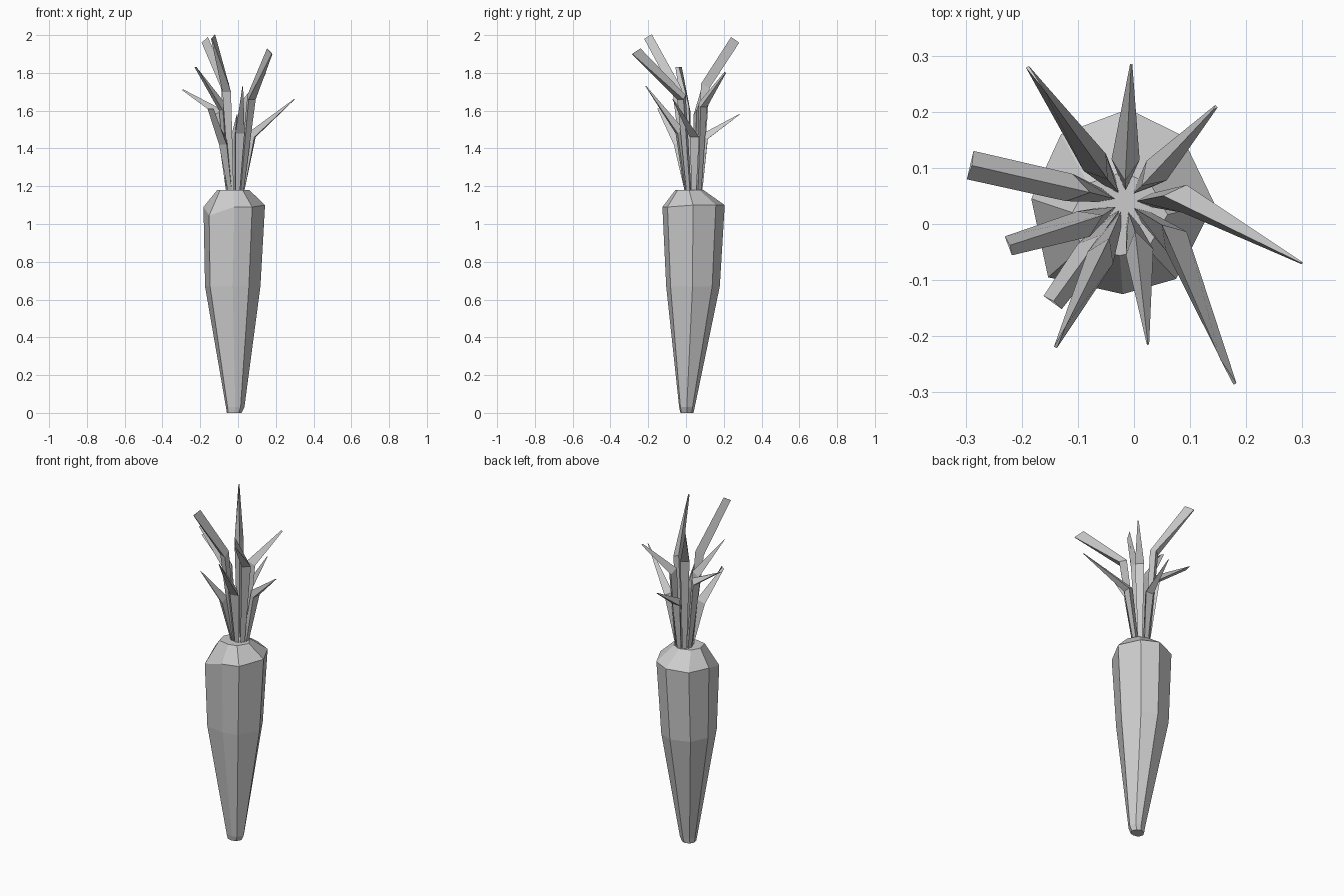
import bpy
from mathutils import Vector

cube = bpy.data.objects.get("Cube")
if cube:
    bpy.data.objects.remove(cube, do_unlink=True)

grey = bpy.data.materials.new("plain grey")
grey.use_nodes = True
colour = (0.6, 0.6, 0.6, 1)
grey.diffuse_color = colour
grey.node_tree.nodes["Principled BSDF"].inputs["Base Color"].default_value = colour


def loft(name, rings):
    """Skin a list of equally sized rings, with a cap at each end."""
    n = len(rings[0])
    verts = [v for ring in rings for v in ring]
    faces = [list(reversed(range(n))), list(range(len(verts) - n, len(verts)))]
    for r in range(len(rings) - 1):
        for i in range(n):
            j = (i + 1) % n
            a, b = r * n, (r + 1) * n
            faces.append([a + i, a + j, b + j, b + i])
    mesh = bpy.data.meshes.new(name)
    mesh.from_pydata(verts, [], faces)
    mesh.materials.append(grey)
    mesh.validate()
    obj = bpy.data.objects.new(name, mesh)
    bpy.context.collection.objects.link(obj)
    return obj


# Tapering root: one uneven eight-sided shoulder outline, scaled down its length
shoulder = [Vector(p) for p in (
    (-0.01, 0.205, 1.1), (-0.13, 0.16, 1.09), (-0.183, 0.045, 1.09),
    (-0.153, -0.095, 1.045), (-0.02, -0.125, 1.09), (0.075, -0.098, 1.09),
    (0.143, 0.037, 1.1), (0.085, 0.158, 1.1))]
middle = Vector((-0.02, 0.04, 0))


def section(cx, cy, z, sx, sy):
    return [(cx + (p.x - middle.x) * sx, cy + (p.y - middle.y) * sy, z) for p in shoulder]


loft("root", [
    section(-0.02, 0.005, 0, 0.24, 0.21),
    section(-0.015, 0.005, 0.03, 0.3, 0.25),
    section(-0.028, 0.037, 0.67, 0.9, 0.86),
    shoulder,
    section(-0.025, 0.018, 1.18, 0.52, 0.45),
])

# Leaves: knee, tip, tip half width, tip depth
leaves = [
    ((-0.07, 0.11, 1.72), (-0.19, 0.28, 1.96), 0.003, 0.06),
    ((-0.015, 0.115, 1.45), (-0.005, 0.285, 1.58), 0.002, 0.004),
    ((0.04, 0.095, 1.62), (0.147, 0.21, 1.8), 0.003, 0.01),
    ((0.075, -0.03, 1.66), (0.18, -0.285, 1.9), 0.003, 0.06),
    ((0.09, 0.045, 1.46), (0.30, -0.07, 1.66), 0.002, 0.004),
    ((-0.115, 0.065, 1.58), (-0.292, 0.105, 1.71), 0.026, 0.004),
    ((-0.09, 0.0, 1.6), (-0.224, -0.039, 1.83), 0.018, 0.004),
    ((-0.08, -0.05, 1.42), (-0.145, -0.14, 1.61), 0.02, 0.004),
    ((-0.06, -0.06, 1.7), (-0.14, -0.22, 1.98), 0.003, 0.05),
    ((0.01, -0.05, 1.48), (0.025, -0.215, 1.73), 0.002, 0.004),
]
heart = Vector((-0.015, 0.04, 1.16))


def triangle(centre, out, half_width, depth):
    """Outer edge across the leaf, with its ridge towards the heart."""
    side = Vector((-out.y, out.x, 0)) * half_width
    ridge = Vector((-out.x * 0.85, -out.y * 0.85, 0.5)) * depth
    return [centre - side, centre + side, centre + ridge]


for number, (knee, tip, width, depth) in enumerate(leaves, 1):
    knee, tip = Vector(knee), Vector(tip)
    low = Vector((knee.x - heart.x, knee.y - heart.y, 0)).normalized()
    high = Vector((tip.x - heart.x, tip.y - heart.y, 0)).normalized()
    loft(f"leaf_{number}", [
        triangle(heart + low * 0.045, low, 0.012, 0.03),
        triangle(knee, (low + high).normalized(), 0.025, 0.045),
        triangle(tip, high, width, depth),
    ])
